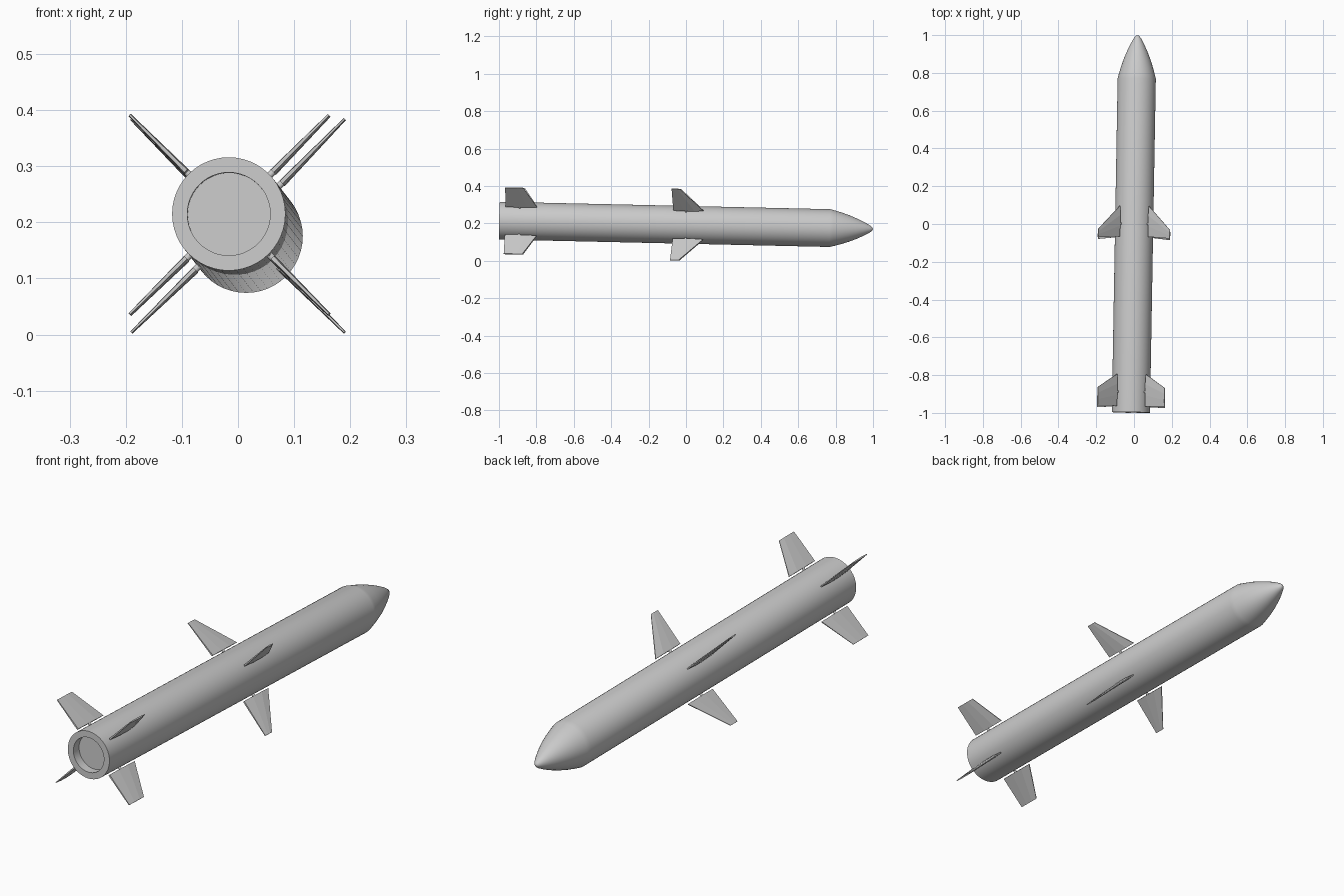
import bpy, bmesh, math
from mathutils import Matrix, Vector

if "Cube" in bpy.data.objects:
    bpy.data.objects.remove(bpy.data.objects["Cube"])

# whole model is built along Y, then tilted slightly onto the flight axis
axis = Vector((0.035, 2.0, -0.045)).normalized()
TILT = Matrix.Translation((0.001, 0, 0.1925)) @ Vector((0, 1, 0)).rotation_difference(axis).to_matrix().to_4x4()


def finish(name, bm, smooth=False):
    bmesh.ops.recalc_face_normals(bm, faces=bm.faces)
    bm.transform(TILT)
    me = bpy.data.meshes.new(name)
    bm.to_mesh(me)
    bm.free()
    ob = bpy.data.objects.new(name, me)
    bpy.context.collection.objects.link(ob)
    if smooth:
        bpy.ops.object.select_all(action='DESELECT')
        ob.select_set(True)
        bpy.context.view_layer.objects.active = ob
        bpy.ops.object.shade_smooth_by_angle(angle=math.radians(35))
    return ob


def lathe(name, profile, steps=48):
    bm = bmesh.new()
    vs = [bm.verts.new((r, y, 0)) for r, y in profile]
    es = [bm.edges.new(p) for p in zip(vs, vs[1:])]
    bmesh.ops.spin(bm, geom=vs + es, axis=(0, 1, 0), cent=(0, 0, 0),
                   angle=math.tau, steps=steps, use_duplicate=False)
    bmesh.ops.remove_doubles(bm, verts=bm.verts, dist=1e-5)
    return finish(name, bm, True)


def fin(name, turn, root, tip, t_root, t_tip):
    # root and tip: (radius, trailing y, leading y)
    bm = bmesh.new()
    rings = []
    for (r, y0, y1), t in ((root, t_root), (tip, t_tip)):
        c = y1 - y0
        sect = [(0, .6), (.35, 1), (.7, 1), (1, .35)]
        pts = [(y0 + c * f, t / 2 * k) for f, k in sect]
        pts += [(y, -z) for y, z in reversed(pts)]
        rings.append([bm.verts.new((r, y, z)) for y, z in pts])
    a, b = rings
    for i in range(len(a)):
        j = (i + 1) % len(a)
        bm.faces.new((a[i], a[j], b[j], b[i]))
    bm.faces.new(a)
    bm.faces.new(b)
    bm.transform(Matrix.Rotation(turn, 4, 'Y'))
    finish(name, bm)


def pin(name, turn, y):
    bm = bmesh.new()
    m = (Matrix.Rotation(turn, 4, 'Y') @ Matrix.Translation((0.104, y, 0))
         @ Matrix.Rotation(math.pi / 2, 4, 'Y'))
    bmesh.ops.create_cone(bm, cap_ends=True, segments=12, radius1=0.006,
                          radius2=0.006, depth=0.024, matrix=m)
    finish(name, bm, True)


# body: recessed exhaust, straight tube, pointed nose
lathe("body", [(0, -0.96), (0.074, -0.96), (0.074, -0.998), (0.101, -0.998),
               (0.101, 0.77), (0.096, 0.79), (0.085, 0.83), (0.071, 0.872),
               (0.055, 0.912), (0.037, 0.951), (0.020, 0.982),
               (0.012, 0.993), (0.006, 0.998), (0, 1.0)])

# two sets of four fins on short pivot pins
for i in range(4):
    turn = math.radians(45 + 90 * i)
    fin(f"middle_fin_{i}", turn, (0.109, -0.068, 0.094), (0.269, -0.078, -0.033), 0.012, 0.005)
    pin(f"middle_fin_pin_{i}", turn, 0.0)
    fin(f"tail_fin_{i}", turn, (0.109, -0.966, -0.797), (0.251, -0.968, -0.87), 0.012, 0.006)
    pin(f"tail_fin_pin_{i}", turn, -0.89)
